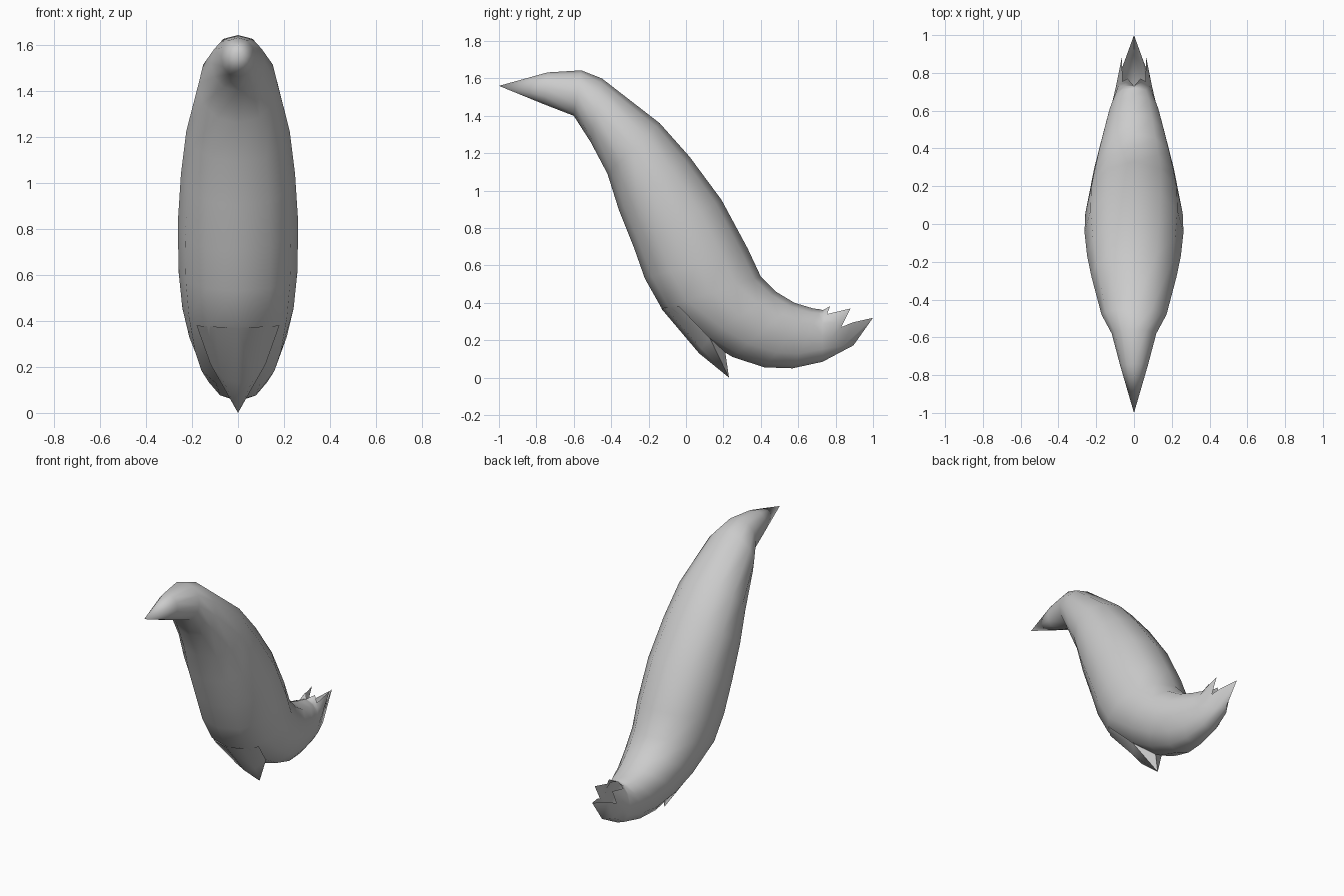
import bpy, bmesh, math
from mathutils import Vector

cube = bpy.data.objects.get("Cube")
if cube:
    bpy.data.objects.remove(cube, do_unlink=True)

GREY = (0.6, 0.6, 0.6, 1.0)
mat = bpy.data.materials.new("plain_grey")
mat.use_nodes = True
mat.diffuse_color = GREY
mat.node_tree.nodes["Principled BSDF"].inputs["Base Color"].default_value = GREY
mat.node_tree.nodes["Principled BSDF"].inputs["Roughness"].default_value = 0.8

SIDES = 12


def finish(bm, name, angle):
    """Turn a bmesh into a smooth shaded object."""
    bmesh.ops.recalc_face_normals(bm, faces=bm.faces)
    mesh = bpy.data.meshes.new(name)
    bm.to_mesh(mesh)
    bm.free()
    mesh.materials.append(mat)
    obj = bpy.data.objects.new(name, mesh)
    bpy.context.collection.objects.link(obj)
    bpy.ops.object.select_all(action='DESELECT')
    obj.select_set(True)
    bpy.context.view_layer.objects.active = obj
    bpy.ops.object.shade_smooth_by_angle(angle=math.radians(angle))
    return obj


def ring(top, bottom, width):
    """Slightly squared oval from a back point to a belly point (y, z)."""
    back, belly = Vector((0, *top)), Vector((0, *bottom))
    mid, half = (back + belly) / 2, (back - belly) / 2
    pts = []
    for i in range(SIDES):
        a = 2 * math.pi * i / SIDES
        s, c = math.sin(a), math.cos(a)
        x = math.copysign(abs(s) ** 0.9, s) * width
        pts.append(mid + half * c + Vector((x, 0, 0)))
    return pts


# Body sections from beak to tail: back point, belly point, half width
sections = [
    ((-.74, 1.632), (-.76, 1.462), .073),
    ((-.56, 1.643), (-.60, 1.40), .118),
    ((-.45, 1.60), (-.51, 1.26), .172),
    ((-.14, 1.36), (-.42, 1.09), .225),
    ((.02, 1.18), (-.36, .90), .248),
    ((.19, .95), (-.28, .70), .262),
    ((.33, .69), (-.22, .53), .258),
    ((.40, .54), (-.13, .37), .242),
    ((.48, .46), (.10, .20), .212),
    ((.58, .40), (.25, .11), .180),
    ((.68, .37), (.42, .055), .145),
    ((.72, .365), (.57, .05), .115),
    ((.73, .36), (.73, .085), .095),
]
rings = [ring(*s) for s in sections]

# Jagged open tail rim, one side listed from back to tail tip
half_rim = [(0, .73, .36), (.035, .77, .382), (.06, .755, .34), (.065, .88, .37),
            (.062, .83, .27), (.04, .89, .295), (0, 1, .32)]
rim = [Vector(p) for p in half_rim]
rim += [Vector((-p.x, p.y, p.z)) for p in reversed(rim[1:-1])]
bend = [(a + b) / 2 for a, b in zip(rings[-1], rim)]
for i in (5, 6, 7):
    bend[i] += Vector((0, .03, -.03))
rings += [bend, rim]

bm = bmesh.new()
loops = [[bm.verts.new(p) for p in r] for r in rings]
tip = bm.verts.new((0, -1, 1.56))
for i in range(SIDES):
    j = (i + 1) % SIDES
    bm.faces.new((tip, loops[0][i], loops[0][j]))
    for a, b in zip(loops, loops[1:]):
        bm.faces.new((a[i], b[i], b[j], a[j]))
finish(bm, "bird_body", 75)

# Pointed flap under the belly, mirrored across the middle
bm = bmesh.new()
for side in (1, -1):
    upper = [(0, -.133, .37), (.1, -.112, .375), (.18, -.035, .38)]
    lower = [(0, .07, .13), (.07, .082, .155), (.12, .127, .212)]
    up, low, (point, rear) = [
        [bm.verts.new((side * x, y, z)) for x, y, z in row]
        for row in (upper, lower, [(0, .23, 0), (0, .21, .135)])]
    for k in range(2):
        bm.faces.new((up[k], up[k + 1], low[k + 1], low[k]))
        bm.faces.new((low[k], low[k + 1], point))
    bm.faces.new((low[2], rear, point))
bmesh.ops.remove_doubles(bm, verts=bm.verts, dist=0.0005)
finish(bm, "belly_flap", 50)
